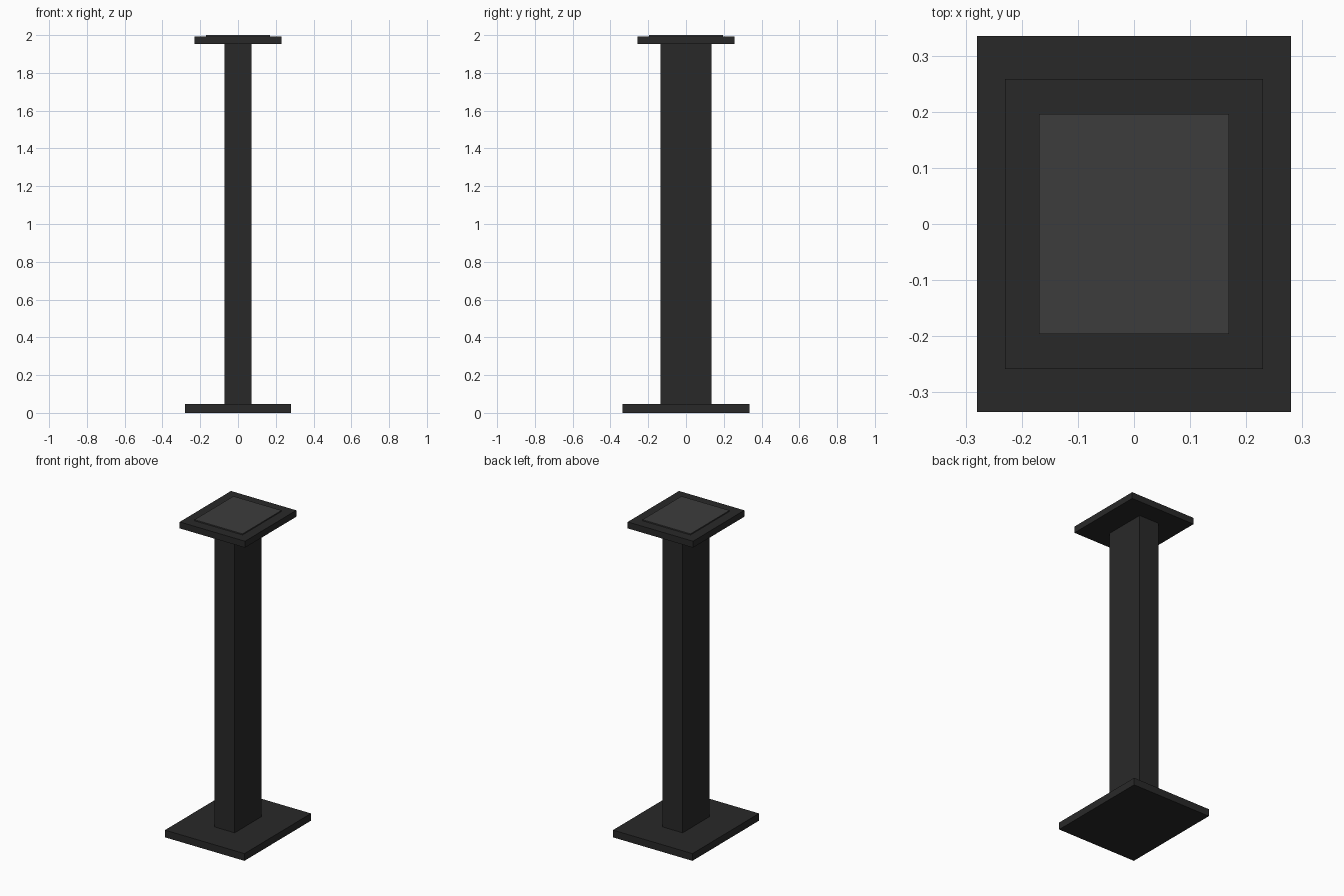
import bpy

if "Cube" in bpy.data.objects:
    bpy.data.objects.remove(bpy.data.objects["Cube"])


def material(name, value):
    mat = bpy.data.materials.new(name)
    mat.diffuse_color = (value, value, value, 1)
    mat.use_nodes = True
    mat.node_tree.nodes["Principled BSDF"].inputs["Base Color"].default_value = mat.diffuse_color
    return mat


def box(name, width, depth, bottom, top, mat):
    bpy.ops.mesh.primitive_cube_add(size=1, location=(0, 0, (bottom + top) / 2))
    obj = bpy.context.object
    obj.name = name
    obj.scale = (width, depth, top - bottom)
    bpy.ops.object.transform_apply(location=False, rotation=False, scale=True)
    obj.data.materials.append(mat)
    return obj


black = material("black_paint", 0.022)
rubber = material("pad_grey", 0.045)

# Floor plate, upright column, top plate and thin raised pad
box("base_plate", 0.56, 0.67, 0.0, 0.046, black)
box("column", 0.142, 0.27, 0.046, 1.952, black)
box("top_plate", 0.46, 0.516, 1.952, 1.993, black)
box("top_pad", 0.338, 0.392, 1.993, 2.0, rubber)
